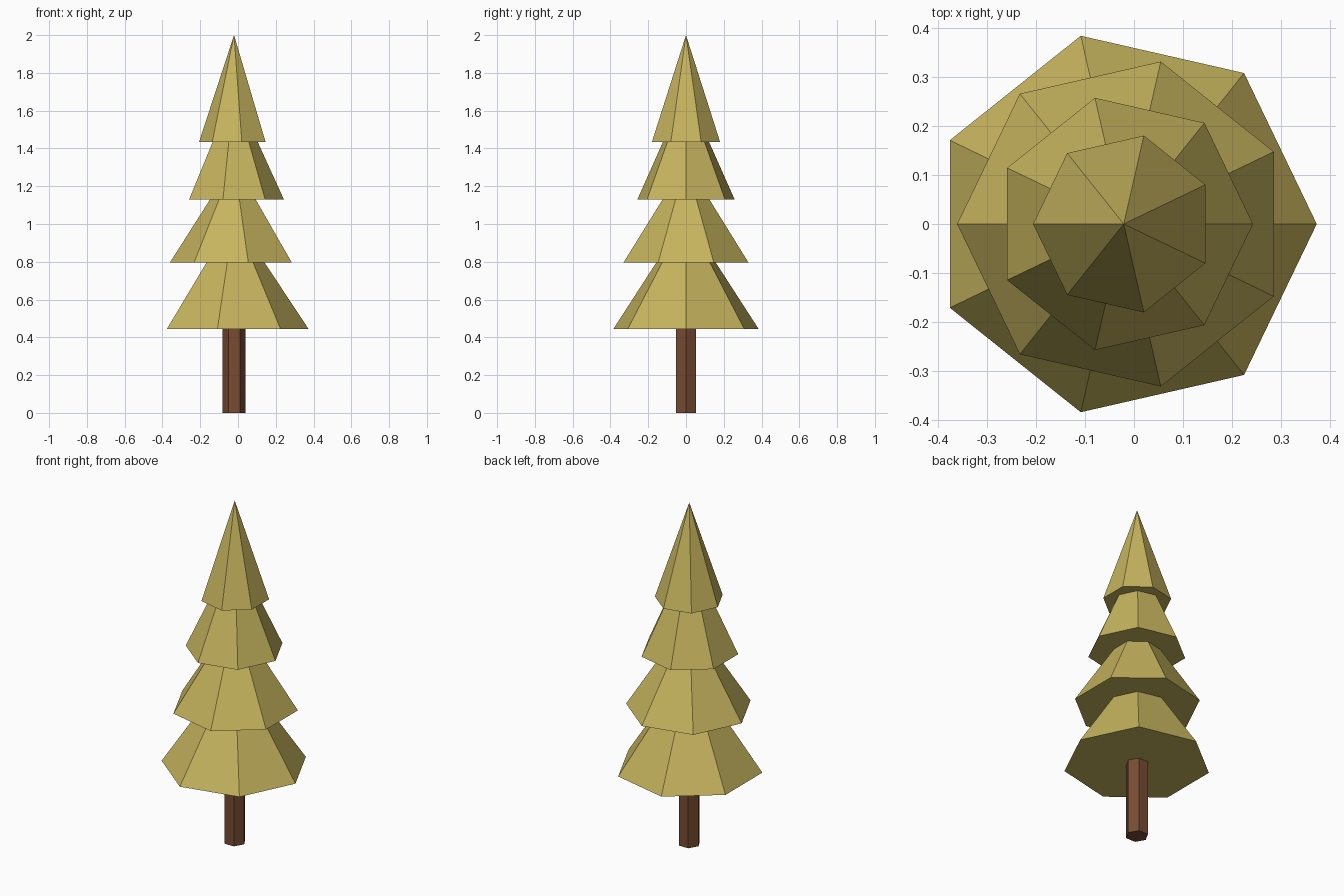
import bpy
import math

cube = bpy.data.objects.get("Cube")
if cube:
    bpy.data.objects.remove(cube, do_unlink=True)

AXIS_X = -0.021


def material(name, color):
    mat = bpy.data.materials.new(name)
    mat.use_nodes = True
    mat.diffuse_color = color
    mat.node_tree.nodes["Principled BSDF"].inputs["Base Color"].default_value = color
    return mat


def cone(name, sides, radius, top_radius, bottom, top, point_angle, mat):
    """Flat-sided capped cone whose first corner points at point_angle."""
    bpy.ops.mesh.primitive_cone_add(
        vertices=sides, radius1=radius, radius2=top_radius, depth=top - bottom,
        end_fill_type='NGON', location=(AXIS_X, 0, (top + bottom) / 2))
    obj = bpy.context.object
    obj.name = name
    # The primitive's first corner lies on +y
    obj.rotation_euler.z = point_angle - math.pi / 2
    obj.data.materials.append(mat)
    return obj


foliage = material("olive foliage", (0.565, 0.456, 0.112, 1))
bark = material("brown bark", (0.188, 0.072, 0.032, 1))

# Hexagonal trunk
cone("trunk", 6, 0.061, 0.061, 0, 0.5, 0, bark)

# Seven-sided foliage tiers, each turned half a revolution from the one below
tiers = [
    ("bottom_foliage", 0.394, 0.445, 1.04),
    ("lower_foliage", 0.340, 0.795, 1.33),
    ("upper_foliage", 0.264, 1.13, 1.71),
    ("top_foliage", 0.185, 1.435, 2.0),
]
for i, (name, radius, bottom, top) in enumerate(tiers):
    cone(name, 7, radius, 0, bottom, top, math.pi * (i % 2), foliage)
